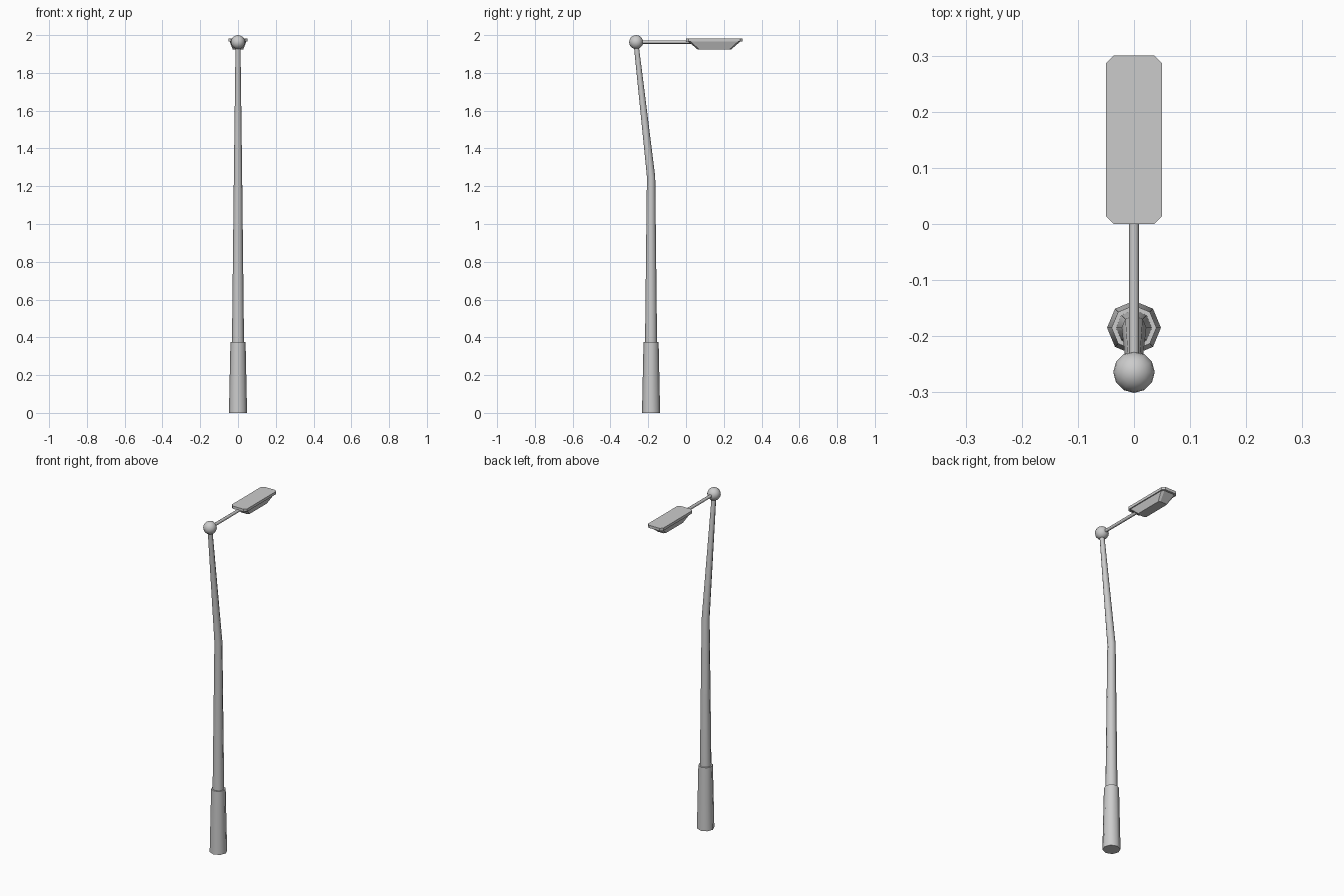
import bpy, bmesh, math
from mathutils import Vector

if "Cube" in bpy.data.objects:
    bpy.data.objects.remove(bpy.data.objects["Cube"])

POLE_Y = -0.185
BALL = Vector((0, -0.264, 1.963))


def finish(name, bm, smooth=None):
    bmesh.ops.recalc_face_normals(bm, faces=bm.faces)
    me = bpy.data.meshes.new(name)
    bm.to_mesh(me)
    bm.free()
    ob = bpy.data.objects.new(name, me)
    bpy.context.collection.objects.link(ob)
    if smooth:
        bpy.ops.object.select_all(action='DESELECT')
        ob.select_set(True)
        bpy.context.view_layer.objects.active = ob
        bpy.ops.object.shade_smooth_by_angle(angle=math.radians(smooth))
    return ob


def loft(name, rings, smooth=None):
    """Skin a list of equal-length point loops and cap both ends."""
    bm = bmesh.new()
    loops = [[bm.verts.new(p) for p in ring] for ring in rings]
    n = len(loops[0])
    for a, b in zip(loops, loops[1:]):
        for i in range(n):
            j = (i + 1) % n
            bm.faces.new((a[i], a[j], b[j], b[i]))
    bm.faces.new(loops[0][::-1])
    bm.faces.new(loops[-1])
    return finish(name, bm, smooth)


def circle(y, z, r, n=8):
    return [(r * math.cos(2 * math.pi * i / n), y + r * math.sin(2 * math.pi * i / n), z)
            for i in range(n)]


def chamfered_rect(hx, y0, y1, c, z):
    return [(hx - c, y0, z), (hx, y0 + c, z), (hx, y1 - c, z), (hx - c, y1, z),
            (c - hx, y1, z), (-hx, y1 - c, z), (-hx, y0 + c, z), (c - hx, y0, z)]


# base sleeve
loft("base_sleeve", [circle(POLE_Y, 0, 0.048), circle(POLE_Y, 0.375, 0.040)], 50)

# tapered pole, leaning back above the bend
loft("pole", [circle(POLE_Y, 0.36, 0.032), circle(POLE_Y, 1.25, 0.022),
              circle(BALL.y, BALL.z - 0.01, 0.013)], 50)

# ball joint
bm = bmesh.new()
bmesh.ops.create_uvsphere(bm, u_segments=12, v_segments=10, radius=0.037)
bmesh.ops.translate(bm, verts=bm.verts, vec=BALL)
finish("ball_joint", bm, 50)

# horizontal arm
loft("arm", [[(x, y, BALL.z + z) for x, z, _ in
              [(0.009 * math.cos(math.pi * i / 4), 0.009 * math.sin(math.pi * i / 4), 0)
               for i in range(8)]] for y in (BALL.y, 0.04)], 50)

# lamp head: flat lid with clipped corners
loft("lamp_lid", [chamfered_rect(0.05, 0, 0.3, 0.014, 1.966),
                  chamfered_rect(0.05, 0, 0.3, 0.014, 1.982)])

# tapered lamp housing underneath
loft("lamp_housing", [chamfered_rect(0.028, 0.06, 0.24, 0.009, 1.925),
                      chamfered_rect(0.044, 0.012, 0.288, 0.012, 1.966)])
